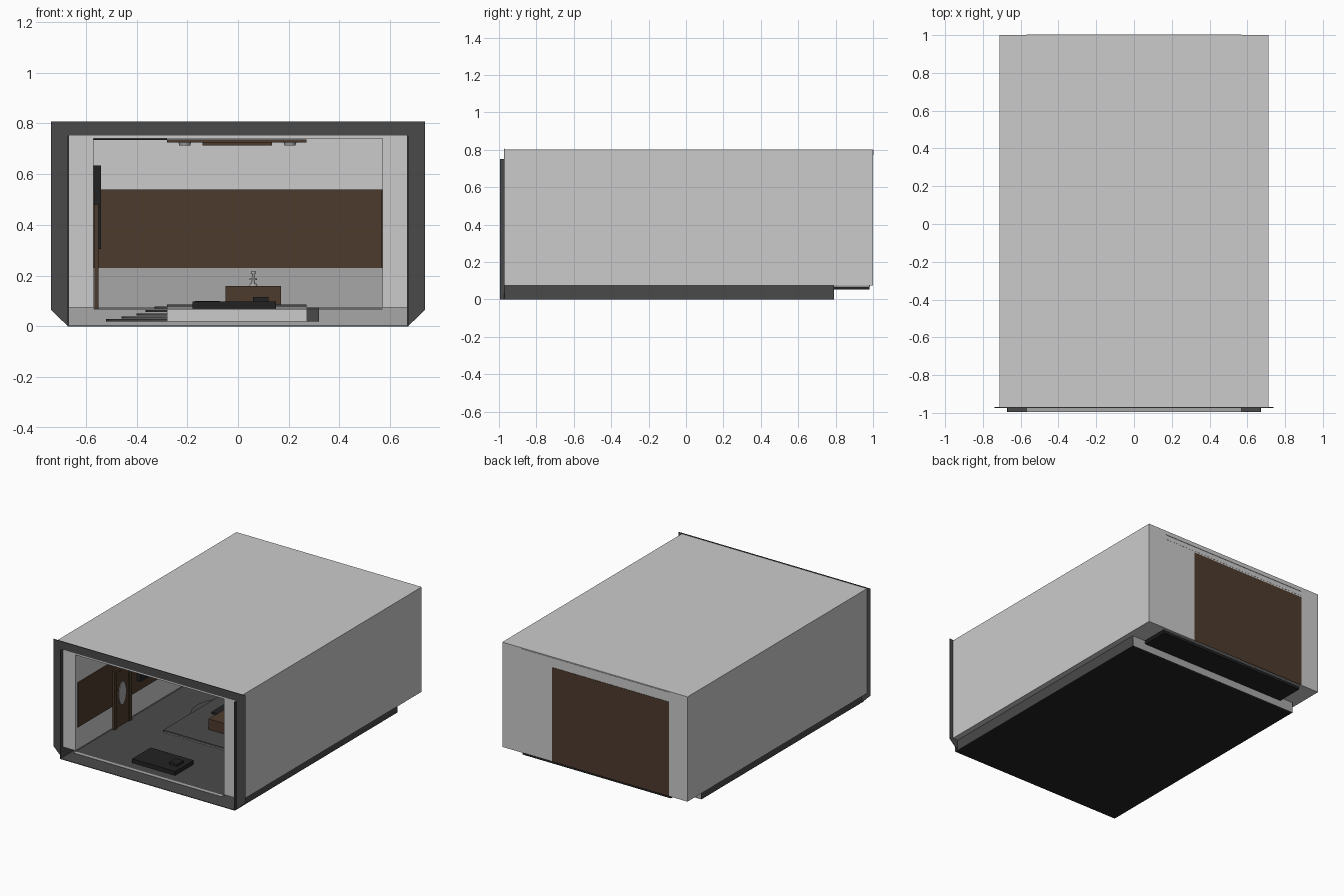
import bpy, bmesh, math
from mathutils import Matrix

if "Cube" in bpy.data.objects:
    bpy.data.objects.remove(bpy.data.objects["Cube"])


def mat(name, r, g, b):
    m = bpy.data.materials.new(name)
    m.diffuse_color = (r, g, b, 1)
    m.use_nodes = True
    m.node_tree.nodes["Principled BSDF"].inputs["Base Color"].default_value = m.diffuse_color
    return m


WHITE = mat("light grey", 0.60, 0.60, 0.60)
GREY = mat("mid grey", 0.39, 0.39, 0.39)
DARK = mat("dark grey", 0.068, 0.068, 0.068)
BLACK = mat("black", 0.016, 0.016, 0.016)
BROWN = mat("brown", 0.075, 0.043, 0.026)


def finish(name, bm, m):
    bmesh.ops.recalc_face_normals(bm, faces=bm.faces)
    me = bpy.data.meshes.new(name)
    bm.to_mesh(me)
    bm.free()
    me.materials.append(m)
    ob = bpy.data.objects.new(name, me)
    bpy.context.collection.objects.link(ob)
    return ob


def box(name, x, y, z, m):
    bm = bmesh.new()
    bmesh.ops.create_cube(bm, size=1)
    for v in bm.verts:
        v.co = [lo + (c + 0.5) * (hi - lo) for c, (lo, hi) in zip(v.co, (x, y, z))]
    return finish(name, bm, m)


def cylinder(name, x, y, z0, z1, r0, r1, m, seg=24):
    bm = bmesh.new()
    bmesh.ops.create_cone(bm, cap_ends=True, segments=seg, radius1=r0, radius2=r1,
                          depth=z1 - z0, matrix=Matrix.Translation((x, y, (z0 + z1) / 2)))
    return finish(name, bm, m)


def prism(name, pts, y0, y1, m):
    """Extrude an x-z outline along y."""
    bm = bmesh.new()
    f = bm.faces.new([bm.verts.new((x, y0, z)) for x, z in pts])
    ext = bmesh.ops.extrude_face_region(bm, geom=[f])
    for v in ext["geom"]:
        if isinstance(v, bmesh.types.BMVert):
            v.co.y = y1
    return finish(name, bm, m)


# Outer shell with a room hollowed out, open at the front
for side, n in ((-1, "left"), (1, "right")):
    xs = sorted((side * 0.57, side * 0.712))
    box(n + "_wall", xs, (-0.97, 1.0), (0.075, 0.803), WHITE)
    box(n + "_base_side", sorted((side * 0.667, side * 0.672)), (-0.995, 0.79), (0, 0.075), DARK)
    box(n + "_front_sleeve", sorted((side * 0.667, side * 0.672)), (-0.995, -0.97), (0.075, 0.752), DARK)
    # brown wainscot band along the walls
    box(n + "_wall_band", sorted((side * 0.565, side * 0.57)), (-0.95, 0.98), (0.23, 0.54), BROWN)
box("roof", (-0.57, 0.57), (-0.97, 1.0), (0.74, 0.803), WHITE)
box("back_wall", (-0.57, 0.57), (0.985, 0.999), (0.075, 0.74), WHITE)
box("back_band", (-0.57, 0.57), (0.978, 0.985), (0.23, 0.54), BROWN)
box("back_lower_band", (-0.57, 0.57), (0.979, 0.985), (0.07, 0.23), GREY)
box("back_outer_panel", (-0.57, 0.33), (0.996, 1.001), (0.075, 0.73), BROWN)
box("back_top_ledge", (-0.57, 0.57), (0.998, 1.003), (0.772, 0.798), WHITE)

# Front frame with chamfered feet
prism("front_frame", [(-0.67, 0), (-0.738, 0.065), (-0.738, 0.808), (0.738, 0.808),
                      (0.738, 0.065), (0.67, 0), (0.67, 0.753), (-0.67, 0.753)],
      -0.974, -0.97, DARK)

# Base pan and floor
box("base_bottom", (-0.67, 0.67), (-0.995, 0.79), (0, 0.004), DARK).data.materials.append(BLACK)
for p in bpy.data.objects["base_bottom"].data.polygons:
    p.material_index = 1 if p.normal.z < -0.5 else 0
box("base_back", (-0.67, 0.67), (0.785, 0.79), (0, 0.075), GREY)
box("floor", (-0.57, 0.57), (-0.97, 0.785), (0.066, 0.070), DARK)
box("floor_lip", (-0.57, 0.57), (-0.995, -0.97), (0.066, 0.070), GREY)
box("rear_floor", (-0.57, 0.57), (0.79, 0.98), (0.052, 0.070), BLACK)

# Low table near the opening
box("table_top", (-0.18, 0.15), (-0.905, -0.70), (0.068, 0.098), BLACK)
box("table_box", (0.06, 0.12), (-0.84, -0.77), (0.098, 0.115), BLACK)

# Stepped platform: fanned treads at the left, light core below
for i, (x0, z) in enumerate(((-0.52, 0.02), (-0.46, 0.03), (-0.40, 0.042),
                             (-0.365, 0.056), (-0.33, 0.071))):
    cylinder("fan_step_%d" % (i + 1), -0.10, 0.02, z, z + 0.008,
             -0.10 - x0, -0.10 - x0, DARK, 32)
box("platform_core", (-0.28, 0.27), (-0.42, 0.4), (0.02, 0.074), WHITE)
box("platform_side", (0.27, 0.32), (-0.42, 0.4), (0.02, 0.074), DARK)
box("platform_top", (-0.28, 0.27), (-0.42, 0.4), (0.074, 0.087), DARK)
box("platform_console", (-0.17, -0.07), (-0.05, 0.22), (0.087, 0.10), BLACK)

# Brown cabinet with a small turned ornament
box("cabinet", (-0.05, 0.17), (-0.25, 0.05), (0.087, 0.16), BROWN)
for i, (z0, z1, r) in enumerate(((0.16, 0.168, 0.016), (0.168, 0.182, 0.007),
                                 (0.182, 0.190, 0.016), (0.190, 0.206, 0.006),
                                 (0.206, 0.218, 0.010))):
    cylinder("ornament_%d" % (i + 1), 0.06, -0.1, z0, z1, r, r * 0.8, GREY, 16)

# Left wall: door frame with an oval window, and a screen
for n, ys, zs in (("front_post", (-0.57, -0.545), (0.07, 0.48)),
                  ("rear_post", (-0.405, -0.38), (0.07, 0.48)),
                  ("head", (-0.57, -0.38), (0.455, 0.48))):
    box("door_" + n, (-0.565, -0.55), ys, zs, BROWN)
box("door_leaf", (-0.565, -0.558), (-0.545, -0.405), (0.07, 0.455), BROWN)
bm = bmesh.new()
bmesh.ops.create_cone(bm, cap_ends=True, segments=24, radius1=0.04, radius2=0.04, depth=0.006,
                      matrix=Matrix.Translation((-0.556, -0.475, 0.29))
                      @ Matrix.Diagonal((1, 1, 2, 1)) @ Matrix.Rotation(math.pi / 2, 4, 'Y'))
finish("door_window", bm, GREY)
box("wall_screen", (-0.57, -0.54), (-0.3, 0.3), (0.305, 0.635), BLACK)

# Ceiling fixtures
box("ceiling_plate", (-0.28, 0.27), (-0.3, 0.3), (0.725, 0.737), BROWN)
box("ceiling_inset", (-0.14, 0.135), (-0.15, 0.15), (0.714, 0.725), BROWN)
box("ceiling_strip", (-0.57, -0.28), (-0.3, 0.3), (0.734, 0.74), BLACK)
for x in (-0.21, 0.205):
    for y in (-0.2, 0.2):
        cylinder("ceiling_lamp", x, y, 0.714, 0.725, 0.022, 0.025, GREY, 20)
